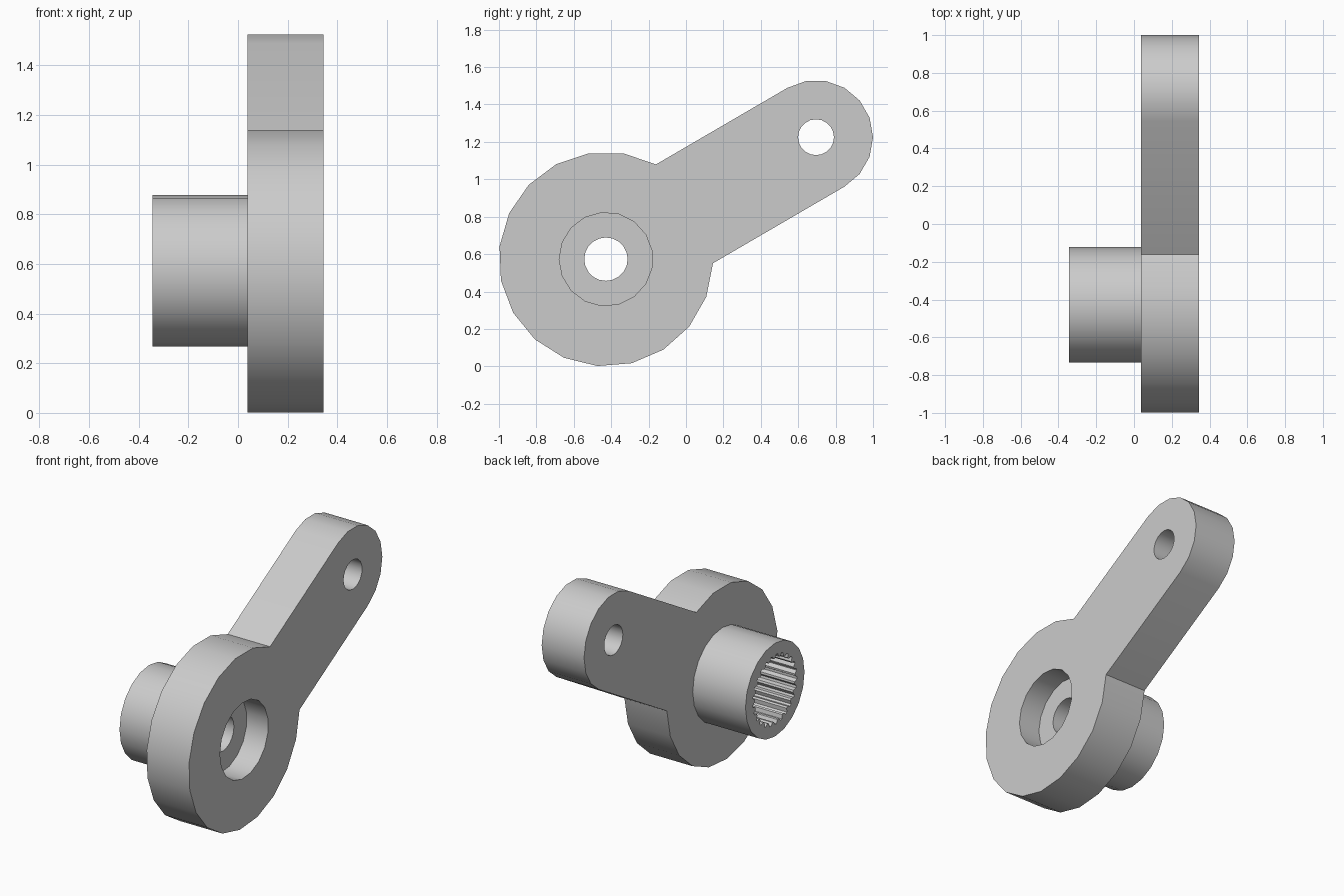
import bpy
import bmesh
from math import cos, sin, asin, pi, radians

cube = bpy.data.objects.get("Cube")
if cube:
    bpy.data.objects.remove(cube, do_unlink=True)

HUB = (-0.428, 0.573)       # hub centre in y, z
PIN = (0.695, 1.225)        # arm tip centre in y, z
HUB_R, ARM_R = 0.573, 0.305
BACK, FACE, OUTER = -0.344, 0.0375, 0.344   # x levels
TILT = radians(30)

grey = bpy.data.materials.new("light grey")
grey.use_nodes = True
grey.diffuse_color = (0.6, 0.6, 0.6, 1)
grey.node_tree.nodes["Principled BSDF"].inputs["Base Color"].default_value = (0.6, 0.6, 0.6, 1)


def arc(centre, r, start, end, steps):
    """Points on an arc, both ends included."""
    angles = [start + (end - start) * i / steps for i in range(steps + 1)]
    return [(centre[0] + r * cos(a), centre[1] + r * sin(a)) for a in angles]


def ring(centre, r, sides, start=0.0):
    return arc(centre, r, start, start + 2 * pi, sides)[:-1]


def prism(name, profile, x0, x1):
    """Extrude a y-z profile along x."""
    bm = bmesh.new()
    base = bm.faces.new([bm.verts.new((x0, y, z)) for y, z in profile])
    out = bmesh.ops.extrude_face_region(bm, geom=[base])["geom"]
    verts = [v for v in out if isinstance(v, bmesh.types.BMVert)]
    bmesh.ops.translate(bm, verts=verts, vec=(x1 - x0, 0, 0))
    bmesh.ops.recalc_face_normals(bm, faces=bm.faces)
    mesh = bpy.data.meshes.new(name)
    bm.to_mesh(mesh)
    bm.free()
    mesh.materials.append(grey)
    obj = bpy.data.objects.new(name, mesh)
    bpy.context.collection.objects.link(obj)
    return obj


def combine(target, tool, operation):
    """Apply a boolean and discard the tool."""
    tool.hide_render = True
    mod = target.modifiers.new("combine", "BOOLEAN")
    mod.operation = operation
    mod.solver = "EXACT"
    mod.object = tool
    bpy.context.view_layer.objects.active = target
    bpy.ops.object.modifier_apply(modifier=mod.name)
    bpy.data.objects.remove(tool, do_unlink=True)


# Round hub plate with a tangent-sided arm
gap = asin(ARM_R / HUB_R)
outline = arc(HUB, HUB_R, TILT + gap, TILT + 2 * pi - gap, 16)
outline += arc(PIN, ARM_R, TILT - pi / 2, TILT + pi / 2, 9)
lever = prism("lever_arm", outline, FACE, OUTER)

# Boss on the hub
combine(lever, prism("boss", ring(HUB, ARM_R, 20), BACK, 0.1), "UNION")

# Toothed socket profile: flat-topped teeth
TEETH = 25
socket = []
for i in range(TEETH):
    for offset, r in ((0.0, 0.206), (0.25, 0.206), (0.5, 0.228), (0.75, 0.228)):
        a = 2 * pi * (i + offset) / TEETH
        socket.append((HUB[0] + r * cos(a), HUB[1] + r * sin(a)))

# Socket, screw recess, screw hole and arm hole
cutters = [
    prism("socket_cutter", socket, BACK - 0.1, FACE),
    prism("recess_cutter", ring(HUB, 0.25, 17, pi), OUTER - 0.155, OUTER + 0.1),
    prism("screw_hole_cutter", ring(HUB, 0.116, 20), -0.1, OUTER + 0.1),
    prism("arm_hole_cutter", ring(PIN, 0.096, 20), -0.1, OUTER + 0.1),
]
for cutter in cutters:
    combine(lever, cutter, "DIFFERENCE")

# Smooth curved walls, crisp edges
bpy.ops.object.select_all(action="DESELECT")
lever.select_set(True)
bpy.context.view_layer.objects.active = lever
bpy.ops.object.shade_smooth_by_angle(angle=radians(28))
